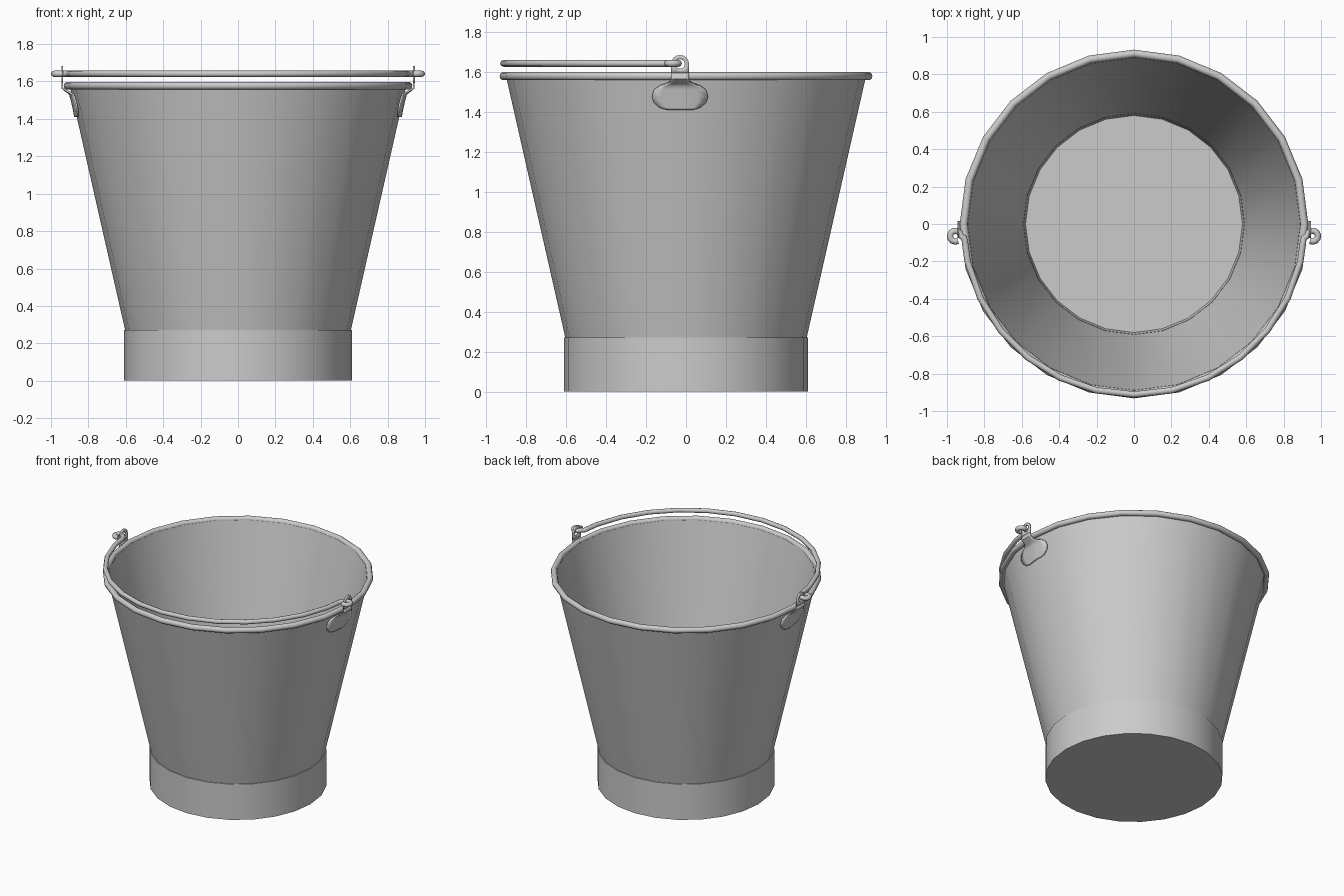
import bpy, bmesh
from math import sin, cos, pi, radians, tan

if "Cube" in bpy.data.objects:
    bpy.data.objects.remove(bpy.data.objects["Cube"])

SEG = 24


def finish(obj, angle=40):
    bpy.ops.object.select_all(action='DESELECT')
    obj.select_set(True)
    bpy.context.view_layer.objects.active = obj
    bpy.ops.object.shade_smooth_by_angle(angle=radians(angle))
    return obj


def to_object(name, bm):
    me = bpy.data.meshes.new(name)
    bm.to_mesh(me)
    bm.free()
    obj = bpy.data.objects.new(name, me)
    bpy.context.collection.objects.link(obj)
    return obj


def lathe(name, profile):
    # spin an (r, z) profile around the z axis
    bm = bmesh.new()
    vs = [bm.verts.new((r, 0, z)) for r, z in profile]
    edges = [bm.edges.new(p) for p in zip(vs, vs[1:])]
    bmesh.ops.spin(bm, geom=vs + edges, cent=(0, 0, 0), axis=(0, 0, 1),
                   angle=2 * pi, steps=SEG, use_merge=False)
    bmesh.ops.remove_doubles(bm, verts=bm.verts, dist=1e-4)
    bmesh.ops.recalc_face_normals(bm, faces=bm.faces)
    return finish(to_object(name, bm))


# Tapered shell with inner floor
lathe("bucket_body", [(0, 0.22), (0.58, 0.22), (0.889, 1.577),
                      (0.90, 1.577), (0.603, 0.268)])

# Foot band with closed underside
lathe("foot_band", [(0.59, 0.27), (0.61, 0.27), (0.61, 0), (0, 0)])

# Rolled rim
bpy.ops.mesh.primitive_torus_add(major_segments=SEG, minor_segments=10,
                                 major_radius=0.911, minor_radius=0.021,
                                 location=(0, 0, 1.577))
bpy.context.object.name = "rolled_rim"
finish(bpy.context.object, 60)

# Handle ears: oval plate lying on the wall, neck over the rim, eyelet on top
YC, EYE_Z, EAR_X = -0.03, 1.638, 0.94


def ear_point(y, z):
    wall = 0.603 + 0.2269 * (z - 0.268) + 0.009 - abs(y) * tan(pi / SEG)
    t = min(max((z - 1.535) / 0.03, 0), 1)
    return (wall * (1 - t) + EAR_X * t, y, z)


bm = bmesh.new()
rows = [(1.593, 0.045), (1.565, 0.045), (1.55, 0.048), (1.54, 0.065),
        (1.53, 0.10), (1.51, 0.13), (1.475, 0.14), (1.445, 0.13),
        (1.42, 0.10), (1.41, 0.065)]
grid = [[bm.verts.new(ear_point(YC + w * k / 3, z)) for k in range(-3, 4)]
        for z, w in rows]
for a, b in zip(grid, grid[1:]):
    for k in range(6):
        bm.faces.new((a[k], b[k], b[k + 1], a[k + 1]))
N = 16
inner, outer = [], []
for i in range(N):
    c, s = cos(2 * pi * i / N), sin(2 * pi * i / N)
    f = 0.045 if s >= 0 else 0.045 / max(abs(c), abs(s))
    inner.append(bm.verts.new((EAR_X, YC + 0.024 * c, EYE_Z + 0.024 * s)))
    outer.append(bm.verts.new((EAR_X, YC + f * c, EYE_Z + f * s)))
for i in range(N):
    j = (i + 1) % N
    bm.faces.new((inner[i], outer[i], outer[j], inner[j]))
bmesh.ops.recalc_face_normals(bm, faces=bm.faces)
ears = to_object("handle_ears", bm)
sol = ears.modifiers.new("Thickness", 'SOLIDIFY')
sol.thickness = 0.01
sol.offset = 0
ears.modifiers.new("Mirror", 'MIRROR')
finish(ears)

# Wire bail resting over the front rim, with a hook curled through each eyelet
hook = []
for i in range(10):
    a = radians(-120 + i * 33)
    hook.append((0.955 + 0.029 * cos(a), -0.065 + 0.029 * sin(a)))
right = hook + [(0.908, -0.075), (0.902, -0.11)]
arc = [(0.912 * cos(radians(t)), 0.912 * sin(radians(t)))
       for t in [-90 + 12.857 * k for k in range(6, -7, -1)]]
path = right + arc + [(-x, y) for x, y in reversed(right)]
cu = bpy.data.curves.new("wire_handle", 'CURVE')
cu.dimensions = '3D'
cu.bevel_depth = 0.017
cu.bevel_resolution = 2
cu.use_fill_caps = True
sp = cu.splines.new('POLY')
sp.points.add(len(path) - 1)
for p, (x, y) in zip(sp.points, path):
    p.co = (x, y, 1.641, 1)
handle = bpy.data.objects.new("wire_handle", cu)
bpy.context.collection.objects.link(handle)
bpy.ops.object.select_all(action='DESELECT')
handle.select_set(True)
bpy.context.view_layer.objects.active = handle
bpy.ops.object.convert(target='MESH')
finish(bpy.context.object, 60)
